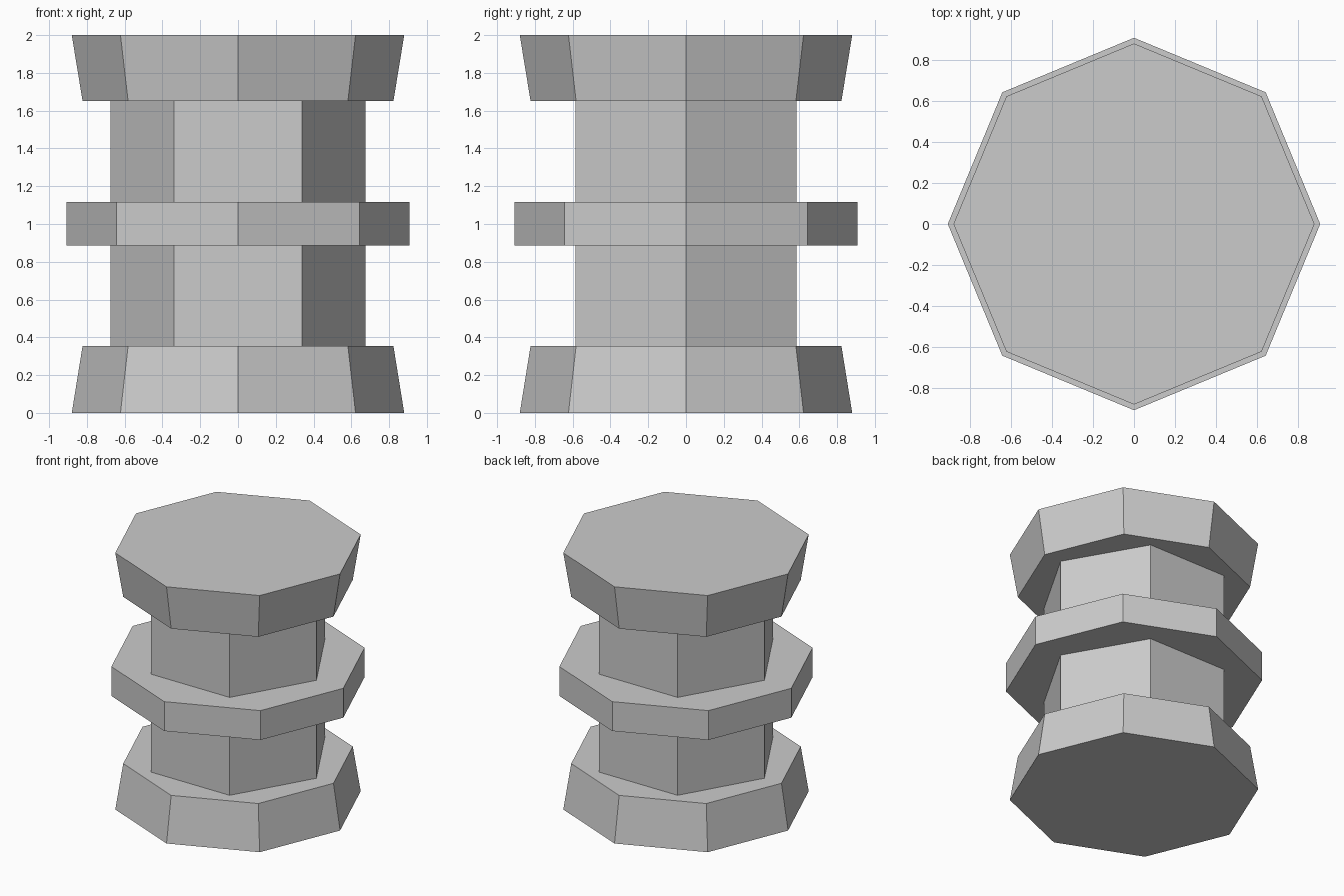
import bpy

cube = bpy.data.objects.get("Cube")
if cube:
    bpy.data.objects.remove(cube, do_unlink=True)

# One flat grey for every part
grey = bpy.data.materials.new("plain_grey")
grey.use_nodes = True
colour = (0.6, 0.6, 0.6, 1.0)
grey.diffuse_color = colour
grey.node_tree.nodes["Principled BSDF"].inputs["Base Color"].default_value = colour


def prism(name, sides, r_bottom, r_top, z_bottom, z_top, turn=0.0):
    """Flat-shaded tapered prism standing between two heights."""
    bpy.ops.mesh.primitive_cone_add(
        vertices=sides, radius1=r_bottom, radius2=r_top,
        depth=z_top - z_bottom, end_fill_type='NGON',
        location=(0, 0, (z_bottom + z_top) / 2), rotation=(0, 0, turn))
    part = bpy.context.object
    part.name = part.data.name = name
    part.data.materials.append(grey)
    return part


QUARTER = 1.5707963

# Octagonal foot and cap taper toward the column
prism("base_flange", 8, 0.88, 0.823, 0.0, 0.353)
prism("top_flange", 8, 0.823, 0.88, 1.652, 2.0)

# Octagonal band around the middle
prism("middle_collar", 8, 0.908, 0.908, 0.887, 1.116)

# Hexagonal column with corners on the x axis
prism("lower_column", 6, 0.676, 0.676, 0.353, 0.887, QUARTER)
prism("upper_column", 6, 0.676, 0.676, 1.116, 1.652, QUARTER)
